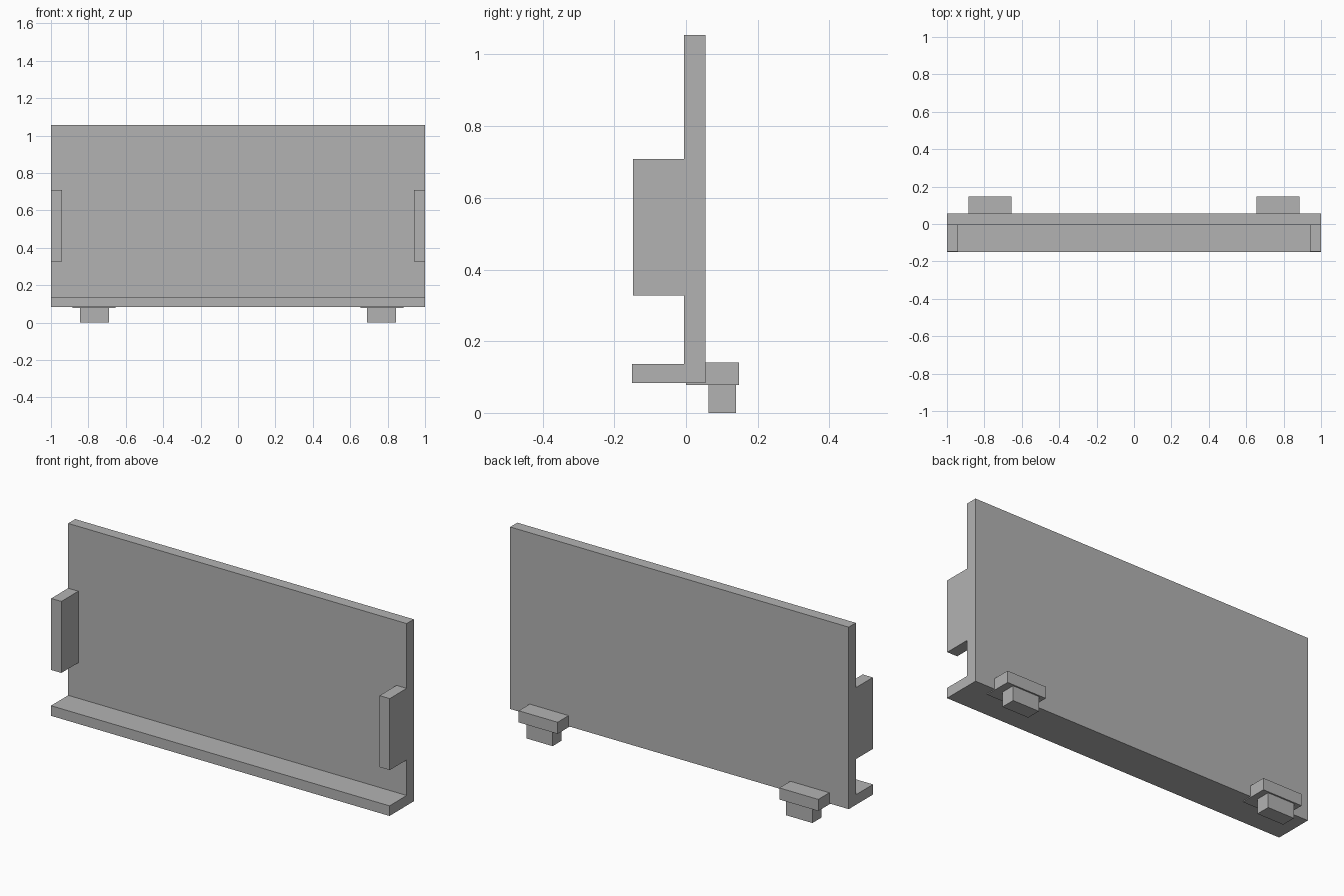
import bpy
import bmesh

cube = bpy.data.objects.get("Cube")
if cube:
    bpy.data.objects.remove(cube, do_unlink=True)

grey = bpy.data.materials.new("mid_grey")
grey.use_nodes = True
colour = (0.45, 0.45, 0.45, 1)
grey.diffuse_color = colour
grey.node_tree.nodes["Principled BSDF"].inputs["Base Color"].default_value = colour


def extrude_profile(name, profile, x0, x1):
    """Extrude a closed (y, z) outline from x0 to x1."""
    bm = bmesh.new()
    face = bm.faces.new([bm.verts.new((x0, y, z)) for y, z in profile])
    ext = bmesh.ops.extrude_face_region(bm, geom=[face])
    verts = [g for g in ext["geom"] if isinstance(g, bmesh.types.BMVert)]
    bmesh.ops.translate(bm, verts=verts, vec=(x1 - x0, 0, 0))
    bmesh.ops.recalc_face_normals(bm, faces=bm.faces)
    mesh = bpy.data.meshes.new(name)
    bm.to_mesh(mesh)
    bm.free()
    mesh.materials.append(grey)
    obj = bpy.data.objects.new(name, mesh)
    bpy.context.collection.objects.link(obj)
    return obj


def box(name, x, y, z):
    outline = [(y[0], z[0]), (y[1], z[0]), (y[1], z[1]), (y[0], z[1])]
    return extrude_profile(name, outline, *x)


# Upright panel with its front ledge, one L-shaped section
front, face, back = -0.15, -0.005, 0.055
bottom, ledge_top, top = 0.083, 0.137, 1.055
extrude_profile("panel_with_ledge",
                [(front, bottom), (back, bottom), (back, top),
                 (face, top), (face, ledge_top), (front, ledge_top)], -1, 1)

for side, s in (("left", 1), ("right", -1)):
    def span(a, b):
        return sorted((s * a, s * b))

    # Side flange on the front of the panel
    box(side + "_flange", span(0.94, 1), (-0.148, face), (0.327, 0.709))
    # Rear bracket under the panel, and the peg below it
    box(side + "_bracket", span(0.655, 0.885), (0.0, 0.148), (0.078, 0.14))
    box(side + "_peg", span(0.69, 0.845), (0.063, 0.14), (0, 0.078))
